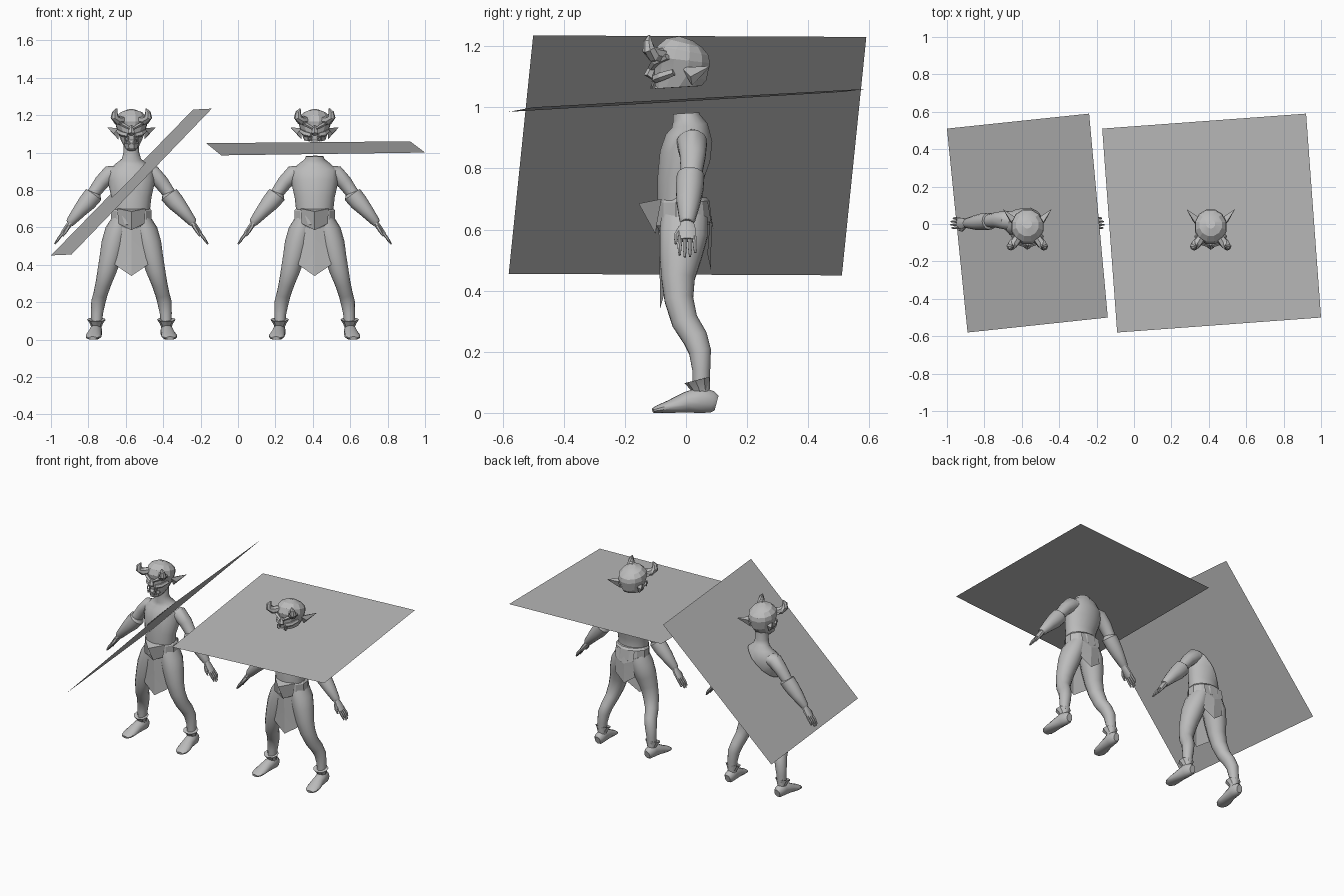
import bpy, bmesh, math
from mathutils import Vector as V

grey = bpy.data.materials.new("plain grey")
grey.diffuse_color = (0.5, 0.5, 0.5, 1)


def finish(bm, name, angle=35):
    """Turn a bmesh into a named object, smooth except at sharp edges."""
    if not bm.faces:
        return
    me = bpy.data.meshes.new(name)
    bm.to_mesh(me)
    me.materials.append(grey)
    for p in me.polygons:
        p.use_smooth = True
    me.set_sharp_from_angle(angle=math.radians(angle))
    bpy.context.collection.objects.link(bpy.data.objects.new(name, me))


def tube(rings, n=14, s=1):
    """Loft through rings of (x, y, z, depth radius, width radius)."""
    bm = bmesh.new()
    pts = [V((s * r[0], r[1], r[2])) for r in rings]
    loops = []
    for i, (p, r) in enumerate(zip(pts, rings)):
        t = (pts[min(i + 1, len(pts) - 1)] - pts[max(i - 1, 0)]).normalized()
        ends = (pts[-1] - pts[0]).normalized()
        ref = V((0, 0, 1)) if abs(ends.y) > 0.7 else V((0, 1, 0))
        u = (ref - t * ref.dot(t)).normalized()
        w = t.cross(u)
        loop = []
        for k in range(n):
            a = math.tau * (k + 0.5) / n
            co = p + u * r[3] * math.cos(a) + w * r[4] * math.sin(a)
            loop.append(bm.verts.new((co.x, co.y, max(co.z, 0))))
        loops.append(loop)
    for a, b in zip(loops, loops[1:]):
        for k in range(n):
            bm.faces.new((a[k], a[(k + 1) % n], b[(k + 1) % n], b[k]))
    bm.faces.new(loops[0])
    bm.faces.new(loops[-1])
    bmesh.ops.recalc_face_normals(bm, faces=bm.faces)
    return bm


def sheet(verts, faces):
    """Thin folded cloth or plate."""
    bm = bmesh.new()
    vs = [bm.verts.new(v) for v in verts]
    for f in faces:
        bm.faces.new([vs[i] for i in f])
    return bm


def flap(y0, y1, y2, top, low, tip, w0, w1, mid):
    """Folded hanging cloth ending in a point."""
    return sheet([(-w0, y0, top), (0, mid, top), (w0, y0, top),
                  (-w1, y1, low), (0, y2, low), (w1, y1, low), (0, y2, tip)],
                 [(0, 3, 4, 1), (1, 4, 5, 2), (3, 6, 4), (4, 6, 5)])


def figure_parts():
    """Yield (name, bmesh, sharp angle) around x = 0."""
    yield "torso", tube([
        (0, -.01, .60, .08, .095), (0, -.02, .68, .075, .098), (0, -.02, .76, .075, .107),
        (0, -.003, .84, .085, .125), (0, .01, .90, .078, .128), (0, .012, .94, .06, .085),
        (0, .002, .965, .046, .052), (0, -.003, 1.0, .042, .042), (0, 0, 1.08, .04, .04)], 18), 40
    yield "belt", tube([(0, -.005, .605, .085, .10), (0, -.007, .62, .095, .112),
                        (0, -.01, .69, .09, .112), (0, -.01, .705, .08, .10)], 12), 25
    yield "belt_front_plate", sheet(
        [(-.075, -.08, .70), (0, -.155, .685), (.075, -.08, .70),
         (-.07, -.095, .62), (0, -.1, .585), (.07, -.095, .62)],
        [(0, 3, 4, 1), (1, 4, 5, 2), (0, 1, 2)]), 20
    yield "belt_back_plate", sheet(
        [(-.07, .07, .69), (0, .075, .69), (.07, .07, .69),
         (-.07, .08, .63), (0, .09, .60), (.07, .08, .63)],
        [(0, 1, 4, 3), (1, 2, 5, 4)]), 20
    yield "front_loincloth", flap(-.08, -.068, -.085, .62, .40, .34, .06, .088, -.09), 15
    yield "back_loincloth", flap(.078, .07, .082, .63, .52, .465, .06, .075, .085), 15

    # head, with faceted skull and face
    yield "skull", tube([
        (0, -.075, 1.02, .02, .028), (0, -.06, 1.04, .05, .042), (0, -.04, 1.075, .075, .058),
        (0, -.018, 1.115, .092, .075), (0, -.015, 1.155, .097, .088), (0, -.01, 1.185, .088, .084),
        (0, -.005, 1.21, .063, .062), (0, 0, 1.225, .025, .025)], 12), 20
    yield "nose", tube([(0, -.105, 1.14, .012, .01), (0, -.122, 1.105, .016, .018),
                        (0, -.108, 1.095, .006, .014)], 5), 10
    yield "lower_jaw", tube([(0, -.075, 1.022, .034, .034), (0, -.078, 1.045, .04, .042),
                             (0, -.07, 1.055, .034, .038)], 8), 15

    for s, side in ((-1, "right"), (1, "left")):
        yield side + "_horn", tube([
            (.045, -.07, 1.17, .024, .024), (.075, -.105, 1.172, .026, .024),
            (.09, -.122, 1.19, .022, .022), (.088, -.125, 1.215, .015, .015),
            (.078, -.12, 1.235, .004, .004)], 7, s), 20
        yield side + "_ear", sheet(
            [(s * .07, -.015, 1.13), (s * .07, .02, 1.07), (s * .13, .08, 1.135),
             (s * .095, .015, 1.10), (s * .07, .04, 1.12)],
            [(0, 3, 2), (3, 1, 2), (0, 1, 3), (1, 4, 2), (0, 2, 4)]), 15
        yield side + "_brow", tube([(.008, -.112, 1.128, .014, .008), (.045, -.1, 1.148, .014, .011),
                                    (.08, -.06, 1.165, .012, .01)], 5, s), 10
        yield side + "_cheek", tube([(.02, -.104, 1.092, .014, .009), (.05, -.083, 1.1, .015, .014),
                                     (.072, -.04, 1.115, .012, .012)], 5, s), 10
        for i, (x, h) in enumerate(((.01, .016), (.027, .028))):
            yield f"{side}_fang_{i}", tube([(x, -.112, 1.045, .006, .006),
                                            (x, -.114, 1.045 + h, .001, .001)], 5, s), 10
            yield f"{side}_upper_tooth_{i}", tube([(x + .008, -.108, 1.085, .006, .006),
                                                   (x + .008, -.112, 1.055, .001, .001)], 5, s), 10

        # arm, bracer and hand
        yield side + "_arm", tube([
            (.06, .015, .895, .05, .035), (.115, .02, .885, .05, .047), (.16, .022, .84, .043, .04),
            (.20, .018, .785, .036, .034), (.25, .01, .72, .035, .033), (.33, .004, .62, .022, .02)],
            14, s), 40
        yield side + "_bracer", tube([
            (.198, .015, .785, .036, .035), (.202, .015, .775, .046, .05), (.235, .012, .735, .046, .048),
            (.275, .008, .69, .04, .038), (.325, .004, .63, .026, .025), (.33, .004, .623, .02, .02)],
            14, s), 40
        yield side + "_palm", tube([(.322, .004, .63, .02, .016), (.345, .004, .598, .03, .016),
                                    (.37, .004, .565, .03, .012)], 8, s), 40
        for i in range(4):
            y = -.019 + .0155 * i
            d = (0, .006, .004, -.008)[i]
            yield f"{side}_finger_{i}", tube([(.362, y, .575, .008, .009), (.388, y * 1.1, .542, .0075, .008),
                                              (.404 + d, y * 1.1, .516 - d, .004, .004)], 6, s), 40
        yield side + "_thumb", tube([(.335, -.015, .605, .011, .01), (.35, -.032, .58, .009, .009),
                                     (.366, -.034, .553, .004, .004)], 6, s), 40

        # leg, cuff and foot
        yield side + "_leg", tube([
            (.055, -.005, .64, .078, .05), (.075, -.008, .58, .08, .066), (.095, -.018, .51, .07, .066),
            (.112, -.026, .44, .056, .058), (.13, -.023, .37, .048, .051), (.15, -.004, .30, .044, .042),
            (.165, .03, .245, .042, .038), (.177, .046, .20, .037, .038), (.184, .05, .14, .03, .032),
            (.187, .05, .06, .028, .027)], 14, s), 40
        yield side + "_ankle_cuff", tube([(.187, .05, .07, .028, .029), (.187, .045, .088, .034, .036),
                                          (.187, .038, .108, .044, .05), (.187, .042, .10, .03, .03)], 9, s), 25
        yield side + "_foot", tube([
            (.187, .10, .032, .026, .02), (.187, .085, .036, .037, .031), (.19, .045, .042, .044, .035),
            (.195, .0, .034, .035, .036), (.202, -.055, .02, .021, .043), (.205, -.09, .012, .014, .038),
            (.207, -.108, .008, .008, .022)], 12, s), 45


def slice_off(bm, co, no, keep_above):
    """Cut a part with a plane, keep one side and cap it."""
    r = bmesh.ops.bisect_plane(bm, geom=bm.verts[:] + bm.edges[:] + bm.faces[:], plane_co=co,
                               plane_no=no, clear_inner=keep_above, clear_outer=not keep_above)
    edges = [e for e in r["geom_cut"] if isinstance(e, bmesh.types.BMEdge)]
    if edges:
        bmesh.ops.holes_fill(bm, edges=edges)


# each figure: name, centre, gap either side of its sheet, corners of the sheet
figures = [
    ("sliced_figure", -.57, .02,
     [(-1.0, .51, .45), (-.89, -.58, .455), (-.14, -.5, 1.235), (-.24, .59, 1.23)]),
    ("beheaded_figure", .41, .043,
     [(-.17, .51, 1.05), (-.09, -.58, .985), (1.0, -.5, 1.0), (.92, .59, 1.06)]),
]
for name, cx, gap, corners in figures:
    c = [V(p) for p in corners]
    normal = (c[1] - c[0]).cross(c[3] - c[0]).normalized()
    centre = sum(c, V()) / 4
    finish(sheet(corners, [(0, 1, 2, 3)]), name + "_cutting_sheet")
    for part, bm, angle in figure_parts():
        bmesh.ops.translate(bm, verts=bm.verts, vec=(cx, 0, 0))
        for above, label in ((True, "upper"), (False, "lower")):
            piece = bm.copy()
            slice_off(piece, centre + normal * (gap if above else -gap), normal, above)
            finish(piece, f"{name}_{part}_{label}", angle)
            piece.free()
        bm.free()
